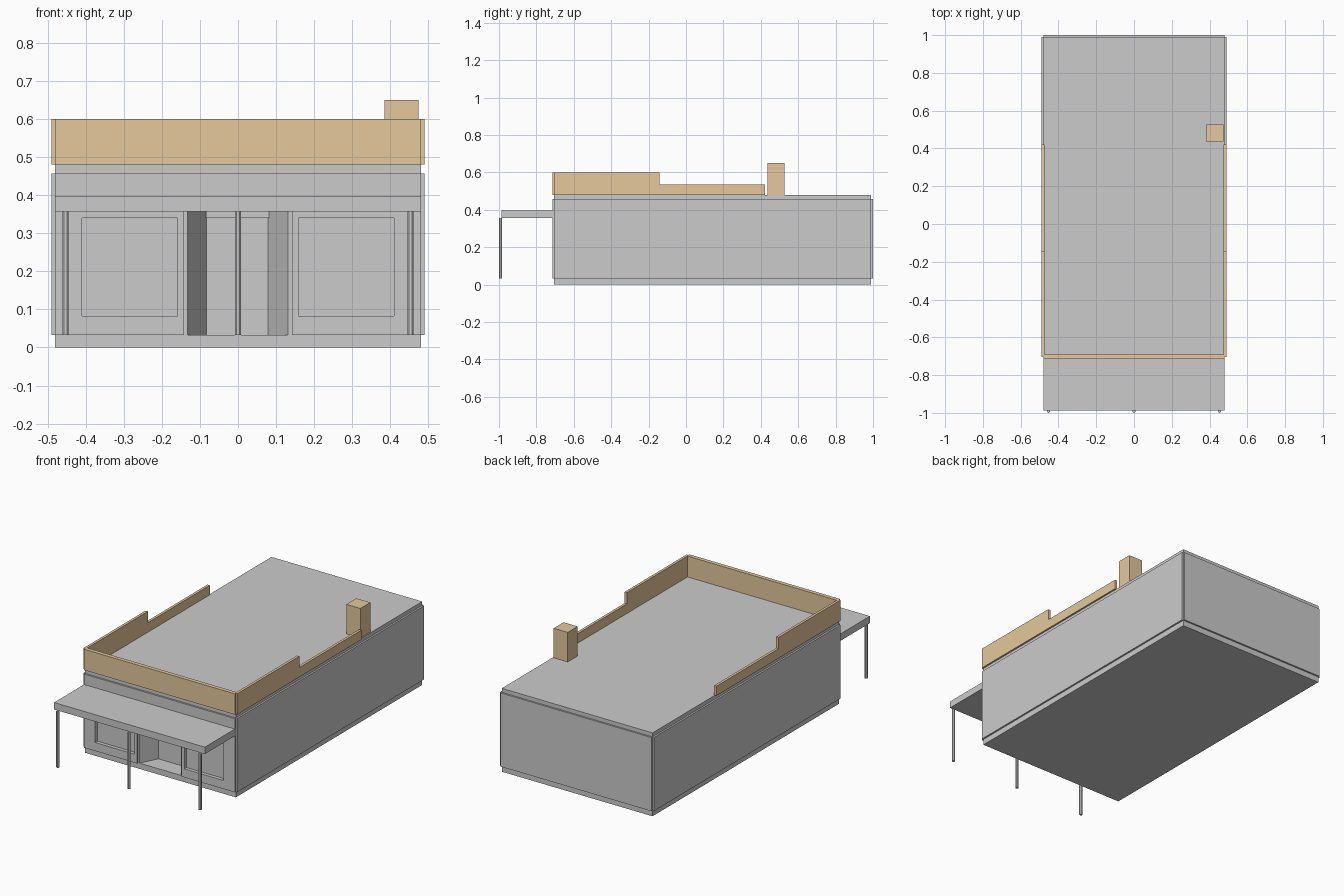
import bpy, bmesh
from math import pi

if "Cube" in bpy.data.objects:
    bpy.data.objects.remove(bpy.data.objects["Cube"])

wood = bpy.data.materials.new("ochre_trim")
wood.diffuse_color = (0.78, 0.58, 0.33, 1)
wood.use_nodes = True
wood.node_tree.nodes["Principled BSDF"].inputs["Base Color"].default_value = wood.diffuse_color


def prism(name, pts, vec, mat=None):
    """Extrude a planar outline along vec."""
    bm = bmesh.new()
    face = bm.faces.new([bm.verts.new(p) for p in pts])
    res = bmesh.ops.extrude_face_region(bm, geom=[face])
    verts = [g for g in res["geom"] if isinstance(g, bmesh.types.BMVert)]
    bmesh.ops.translate(bm, vec=vec, verts=verts)
    bmesh.ops.recalc_face_normals(bm, faces=bm.faces)
    me = bpy.data.meshes.new(name)
    bm.to_mesh(me)
    bm.free()
    ob = bpy.data.objects.new(name, me)
    bpy.context.collection.objects.link(ob)
    if mat:
        me.materials.append(mat)
    return ob


def box(name, x0, x1, y0, y1, z0, z1, mat=None):
    pts = [(x0, y0, z0), (x1, y0, z0), (x1, y1, z0), (x0, y1, z0)]
    return prism(name, pts, (0, 0, z1 - z0), mat)


def cut(ob, cutter):
    cutter.hide_render = True
    cutter.hide_set(True)
    mod = ob.modifiers.new("cut", 'BOOLEAN')
    mod.operation = 'DIFFERENCE'
    mod.solver = 'EXACT'
    mod.object = cutter


X, YF, YB, T = 0.48, -0.705, 0.99, 0.01   # core extents and cladding thickness
Z0, Z1, ROOF, HEAD = 0.033, 0.457, 0.48, 0.357

# Core block: plinth, body and roof
core = box("building_core", -X, X, YF, YB, 0, ROOF)

# Splayed entrance alcove
alcove = [(-0.133, -0.76), (-0.133, YF), (-0.083, -0.605),
          (0.079, -0.605), (0.131, YF), (0.131, -0.76)]
cut(core, prism("alcove_cutter", [(x, y, Z0) for x, y in alcove], (0, 0, HEAD - Z0)))

# Wall cladding on the four sides
front = box("front_wall", -X, X, YF - T, YF, Z0, Z1)
box("back_wall", -X, X, YB, YB + T, Z0, Z1)
for side, s in (("left", -1), ("right", 1)):
    a, b = sorted((s * X, s * (X + T)))
    box(side + "_wall", a, b, YF, YB, Z0, Z1)
cut(front, box("doorway_cutter", -0.142, 0.142, -0.76, -0.66, Z0 - 0.02, HEAD))

# Recessed display windows
for side, s in (("left", -1), ("right", 1)):
    a, b = sorted((s * 0.159, s * 0.409))
    window = box(side + "_window_cutter", a, b, -0.76, YF + 0.01, 0.082, 0.34)
    cut(front, window)
    cut(core, window)

# Door header
box("door_header", -0.084, 0.082, -0.613, -0.6, 0.34, HEAD)

# Canopy and its posts
box("canopy", -X, X, -0.987, YF - T, HEAD, 0.397)
for name, x in (("left", -0.453), ("middle", 0), ("right", 0.453)):
    bpy.ops.mesh.primitive_cylinder_add(vertices=8, radius=0.009, depth=HEAD - Z0,
                                        location=(x, -0.991, (HEAD + Z0) / 2),
                                        rotation=(0, 0, pi / 8))
    bpy.context.object.name = name + "_canopy_post"

# Stepped parapet
box("front_parapet", -X, X, YF - T, -0.692, ROOF, 0.6, wood)
step = [(YF, ROOF), (0.422, ROOF), (0.422, 0.535),
        (-0.142, 0.535), (-0.142, 0.6), (YF, 0.6)]
for side, x in (("left", -0.49), ("right", 0.475)):
    prism(side + "_parapet", [(x, y, z) for y, z in step], (0.015, 0, 0), wood)

# Chimney
box("chimney", 0.385, 0.474, 0.436, 0.526, ROOF, 0.65, wood)
